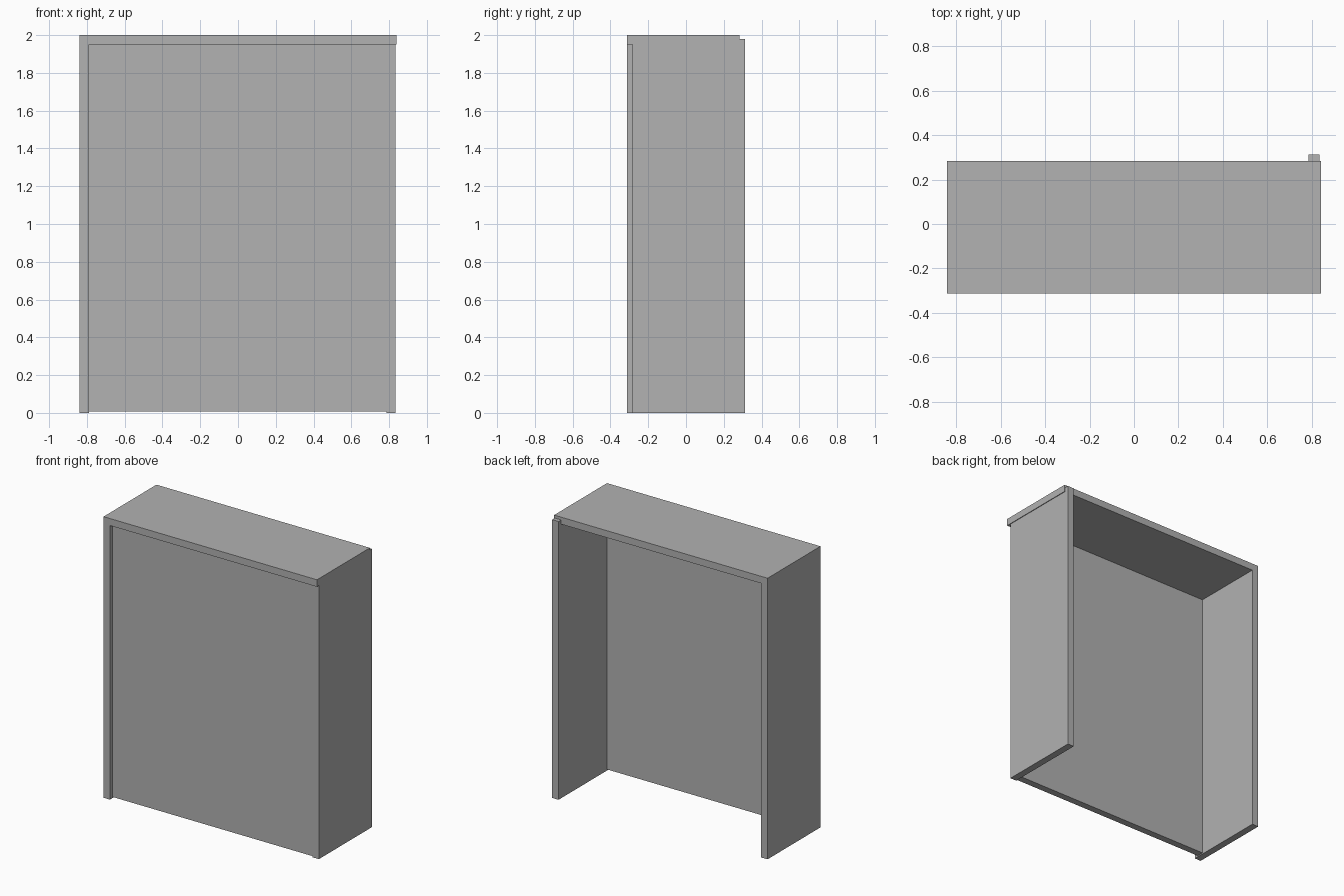
import bpy

if "Cube" in bpy.data.objects:
    bpy.data.objects.remove(bpy.data.objects["Cube"])

grey = bpy.data.materials.new("plain grey")
grey.diffuse_color = (0.445, 0.445, 0.445, 1.0)
grey.use_nodes = True
grey.node_tree.nodes["Principled BSDF"].inputs["Base Color"].default_value = grey.diffuse_color


def board(name, x, y, z):
    """Rectangular board spanning the given (min, max) ranges."""
    spans = (x, y, z)
    bpy.ops.mesh.primitive_cube_add(size=1, location=[(a + b) / 2 for a, b in spans])
    ob = bpy.context.object
    ob.name = name
    ob.scale = [b - a for a, b in spans]
    bpy.ops.object.transform_apply(location=False, rotation=False, scale=True)
    ob.data.materials.append(grey)
    return ob


# top board, slightly wider than the sides
board("top_board", (-0.84, 0.84), (-0.312, 0.283), (1.95, 2.0))

# left side, flush with the front of the top board
board("left_side", (-0.84, -0.79), (-0.312, 0.283), (0.0, 1.95))

# right side, set back and let into the top board
board("right_side", (0.785, 0.835), (-0.283, 0.312), (0.0, 1.98))

# large recessed front panel, just clear of the floor
board("front_panel", (-0.79, 0.785), (-0.283, -0.233), (0.008, 1.95))
